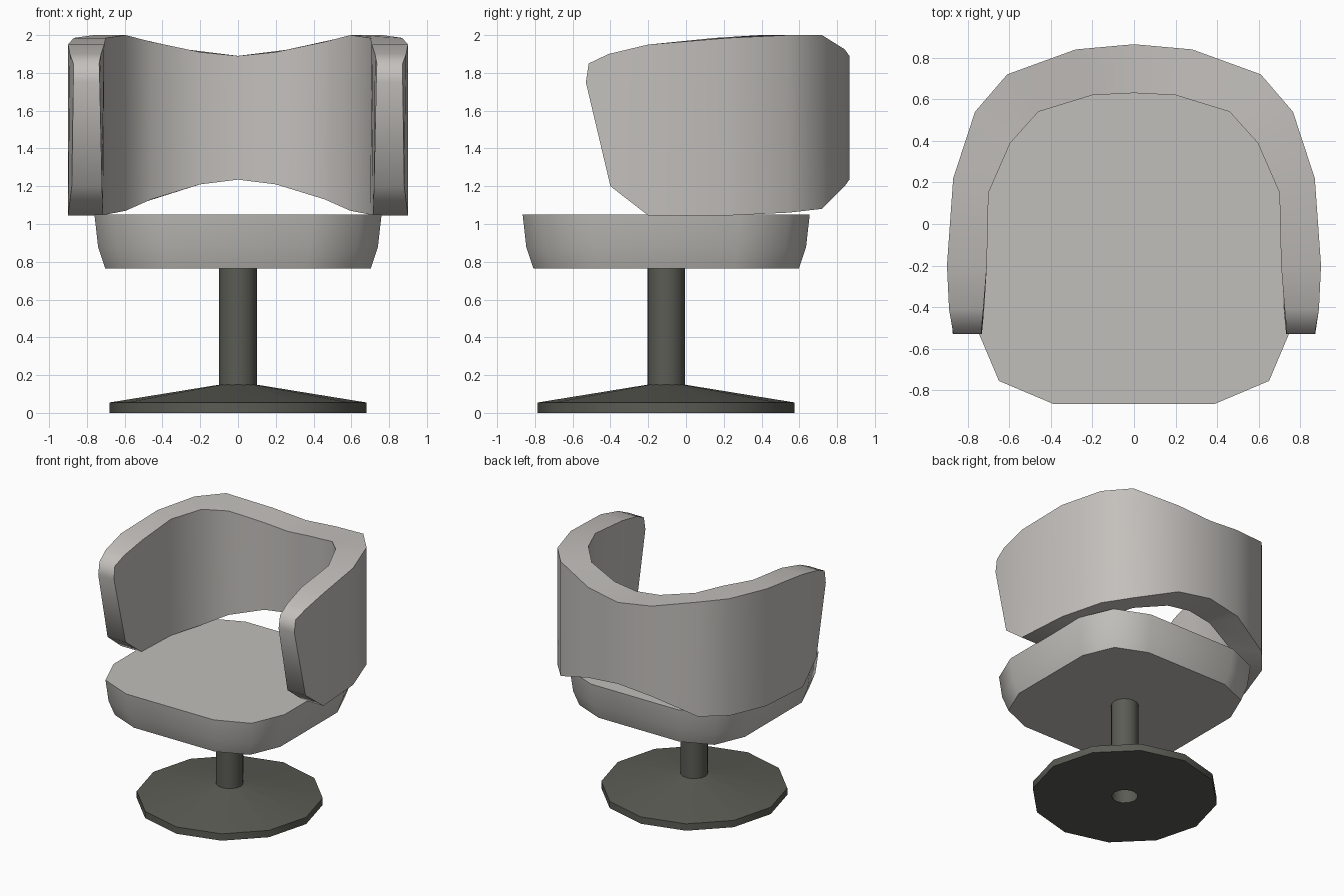
import bpy, math

if "Cube" in bpy.data.objects:
    bpy.data.objects.remove(bpy.data.objects["Cube"])


def material(name, rgb):
    m = bpy.data.materials.new(name)
    m.diffuse_color = (*rgb, 1)
    m.use_nodes = True
    m.node_tree.nodes["Principled BSDF"].inputs["Base Color"].default_value = m.diffuse_color
    return m


SHELL = material("warm light grey", (0.55, 0.53, 0.505))
SEAT = material("light grey", (0.53, 0.52, 0.49))
METAL = material("dark olive grey", (0.105, 0.106, 0.09))


def make(name, verts, faces, mat, angle):
    me = bpy.data.meshes.new(name)
    me.from_pydata(verts, [], faces)
    me.materials.append(mat)
    ob = bpy.data.objects.new(name, me)
    bpy.context.collection.objects.link(ob)
    bpy.ops.object.select_all(action='DESELECT')
    ob.select_set(True)
    bpy.context.view_layer.objects.active = ob
    bpy.ops.object.shade_smooth_by_angle(angle=math.radians(angle))
    return ob


def loft(name, rings, mat, angle, cap_start=False, cap_end=False):
    """Skin closed counter-clockwise rings, with optional end caps."""
    n = len(rings[0])
    verts = [v for r in rings for v in r]
    faces = []
    for i in range(len(rings) - 1):
        for j in range(n):
            k = (j + 1) % n
            faces.append((i * n + j, i * n + k, (i + 1) * n + k, (i + 1) * n + j))
    if cap_start:
        faces.append(tuple(reversed(range(n))))
    if cap_end:
        faces.append(tuple(range((len(rings) - 1) * n, len(rings) * n)))
    return make(name, verts, faces, mat, angle)


CY = -0.105  # shared centre of base, post and seat


def circle(r, z, n):
    return [(r * math.cos(2 * math.pi * i / n), CY + r * math.sin(2 * math.pi * i / n), z)
            for i in range(n)]


# Pedestal foot: shallow cone with an open hole beneath the post
loft("base", [circle(r, z, 12) for r, z in
              ((0.095, 0), (0.68, 0), (0.68, 0.055), (0.095, 0.15))], METAL, 50)

# Hollow post
loft("post", [circle(0.1, z, 16) for z in (0, 0.77)], METAL, 50)

# Seat: rounded square tapering downwards
corner = [(0.76, 0.39), (0.65, 0.65), (0.39, 0.76)]
outline = []
for q in range(4):
    c, s = round(math.cos(q * math.pi / 2)), round(math.sin(q * math.pi / 2))
    outline += [(c * x - s * y, s * x + c * y) for x, y in corner]
loft("seat", [[(k * x, CY + k * y, z) for x, y in outline]
              for k, z in ((0.925, 0.765), (0.975, 0.88), (1.0, 1.05))],
     SEAT, 55, True, True)

# Wraparound back: each station has outer top, outer bottom, inner bottom, inner top
half = [
    ((0, .865, 1.89), (0, .865, 1.235), (0, .63, 1.235), (0, .63, 1.89)),
    ((.28, .84, 1.925), (.28, .84, 1.20), (.2, .62, 1.21), (.2, .62, 1.91)),
    ((.61, .72, 2.0), (.61, .72, 1.08), (.46, .54, 1.13), (.46, .54, 1.965)),
    ((.765, .54, 2.0), (.765, .54, 1.06), (.595, .39, 1.07), (.595, .39, 2.0)),
    ((.87, .22, 1.985), (.87, .22, 1.045), (.70, .15, 1.05), (.70, .15, 1.985)),
    ((.90, -.2, 1.95), (.90, -.2, 1.045), (.715, -.2, 1.045), (.708, -.2, 1.95)),
    ((.89, -.41, 1.9), (.88, -.40, 1.2), (.72, -.40, 1.2), (.725, -.41, 1.9)),
    ((.872, -.515, 1.85), (.872, -.53, 1.75), (.732, -.53, 1.75), (.735, -.515, 1.85)),
]
left = [tuple((-x, y, z) for x, y, z in st) for st in reversed(half[1:])]
# ring order follows the path from the left arm tip to the right arm tip
loft("wraparound_back", left + half, SHELL, 60, True, True)

# Make every closed part face outwards
for name in ("base", "seat", "wraparound_back"):
    ob = bpy.data.objects[name]
    bpy.ops.object.select_all(action='DESELECT')
    ob.select_set(True)
    bpy.context.view_layer.objects.active = ob
    bpy.ops.object.mode_set(mode='EDIT')
    bpy.ops.mesh.select_all(action='SELECT')
    bpy.ops.mesh.normals_make_consistent(inside=False)
    bpy.ops.object.mode_set(mode='OBJECT')
